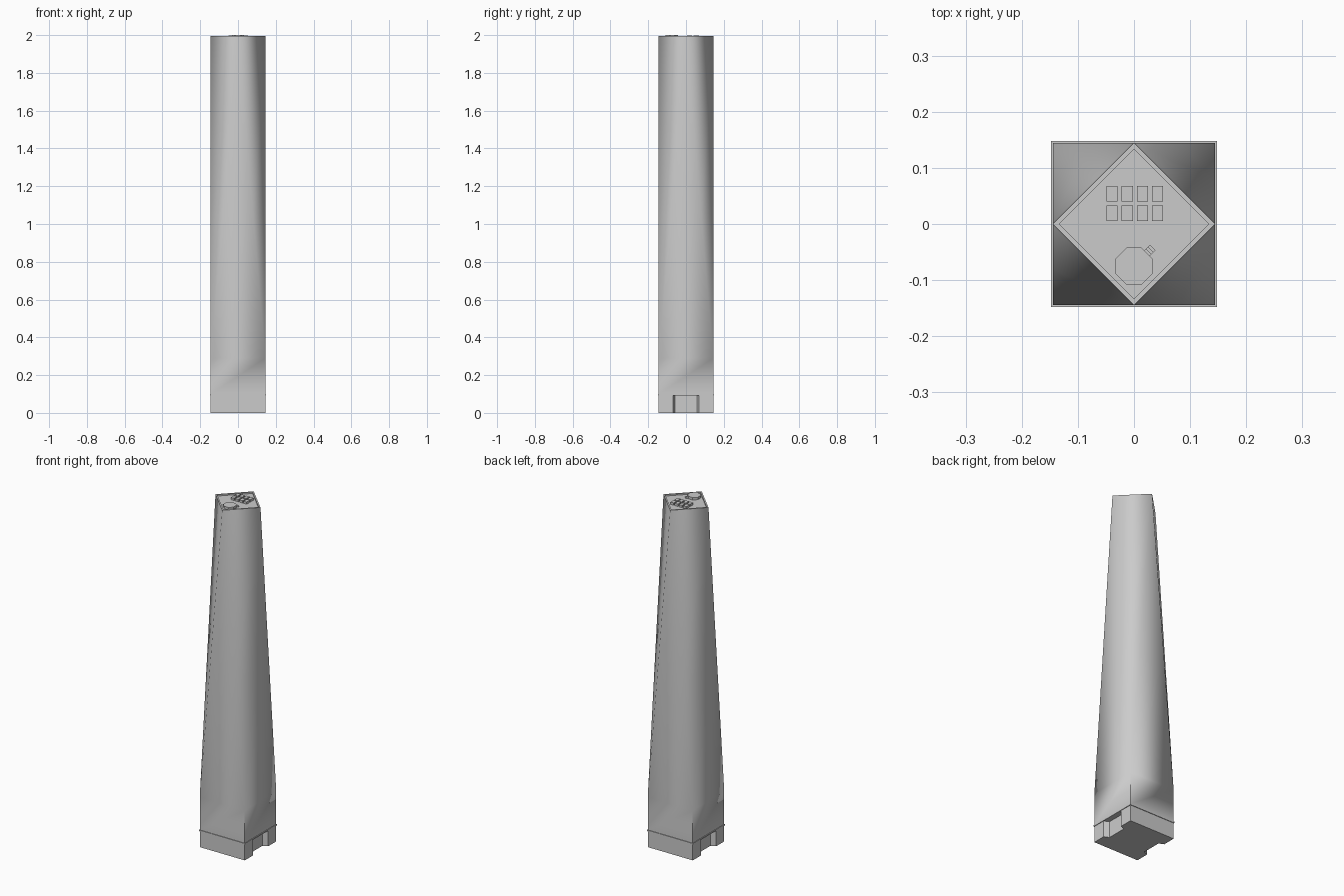
import bpy, bmesh
from math import pi, cos, sin
from mathutils import Matrix, Vector

if "Cube" in bpy.data.objects:
    bpy.data.objects.remove(bpy.data.objects["Cube"])

A = 0.1445          # half width of the tower
TAPER_Z, TOP_Z = 0.29, 1.994


def finish(name, bm, smooth=None):
    bmesh.ops.remove_doubles(bm, verts=bm.verts[:], dist=1e-5)
    bmesh.ops.recalc_face_normals(bm, faces=bm.faces[:])
    mesh = bpy.data.meshes.new(name)
    bm.to_mesh(mesh)
    bm.free()
    ob = bpy.data.objects.new(name, mesh)
    bpy.context.collection.objects.link(ob)
    if smooth:
        bpy.ops.object.select_all(action='DESELECT')
        bpy.context.view_layer.objects.active = ob
        ob.select_set(True)
        bpy.ops.object.shade_smooth_by_angle(angle=smooth)
    return ob


def prism(name, pts, z0, z1):
    bm = bmesh.new()
    face = bm.faces.new([bm.verts.new((x, y, z0)) for x, y in pts])
    ext = bmesh.ops.extrude_face_region(bm, geom=[face])['geom']
    bmesh.ops.translate(bm, vec=(0, 0, z1 - z0),
                        verts=[v for v in ext if isinstance(v, bmesh.types.BMVert)])
    if not face.is_valid or len([f for f in bm.faces if all(abs(v.co.z - z0) < 1e-6 for v in f.verts)]) == 0:
        bm.faces.new([v for v in bm.verts if abs(v.co.z - z0) < 1e-6])
    return finish(name, bm)


def box(name, c, size, rot=0):
    bm = bmesh.new()
    bmesh.ops.create_cube(bm, size=1)
    bm.transform(Matrix.Translation(c) @ Matrix.Rotation(rot, 4, 'Z')
                 @ Matrix.Diagonal((*size, 1)))
    return finish(name, bm)


def square(h):
    return [(-h, -h), (h, -h), (h, h), (-h, h)]


def diamond(r):
    return [(0, -r), (r, 0), (0, r), (-r, 0)]


# Base with splayed entrance recesses on both sides
D = 0.028
side = [(A, -A), (A, -0.07), (A - D, -0.057), (A - D, 0.057), (A, 0.07), (A, A)]
prism("base", side + [(-x, -y) for x, y in side], 0, 0.095)

# Thin ledge above the base
prism("ledge", square(0.148), 0.093, 0.1)

# Shaft: square that chamfers into a diamond, with a sunken roof
bm = bmesh.new()


def ring(t, z):
    s, pts = A * (1 - t), []
    for k in range(4):
        m = Matrix.Rotation(k * pi / 2, 3, 'Z')
        pts += [bm.verts.new(m @ Vector(p)) for p in ((A, s, z), (s, A, z))]
    return pts


def bridge(a, b):
    n = len(a)
    for i in range(n):
        j = (i + 1) % n
        bm.faces.new((a[i], a[j], b[j], b[i]))


levels = [0.1, TAPER_Z, 1.04, TOP_Z]
rings = [ring(max(0, (z - TAPER_Z) / (TOP_Z - TAPER_Z)), z) for z in levels]
for lo, hi in zip(rings, rings[1:]):
    bridge(lo, hi)
bm.faces.new(rings[0])
bmesh.ops.dissolve_degenerate(bm, dist=1e-5, edges=bm.edges[:])
bmesh.ops.remove_doubles(bm, verts=bm.verts[:], dist=1e-5)
# Parapet rim, inner wall and roof deck
loops = [[bm.verts.new((x, y, z)) for x, y in diamond(r)]
         for r, z in ((A, TOP_Z), (0.133, TOP_Z), (0.133, 1.986))]
bridge(loops[0], loops[1])
bridge(loops[1], loops[2])
bm.faces.new(loops[2])
finish("shaft", bm, smooth=pi / 180 * 50)

# Roof cooling units in two rows of four
for i, x in enumerate((-0.039, -0.012, 0.015, 0.042)):
    for j, y in enumerate((0.019, 0.054)):
        box(f"cooling_unit_{i}_{j}", (x, y, 1.9925), (0.02, 0.028, 0.013))

# Octagonal roof pad with a short stair
R = 0.0355
octagon = [(R * cos((k + 0.5) * pi / 4), -0.075 + R * sin((k + 0.5) * pi / 4)) for k in range(8)]
prism("roof_pad", octagon, 1.986, 2.0)
for k in range(3):
    d = 0.0345 + 0.005 * k
    h = 0.011 - 0.003 * k
    box(f"pad_step_{k}", (d * 0.7071, -0.075 + d * 0.7071, 1.986 + h / 2), (0.005, 0.014, h), pi / 4)
